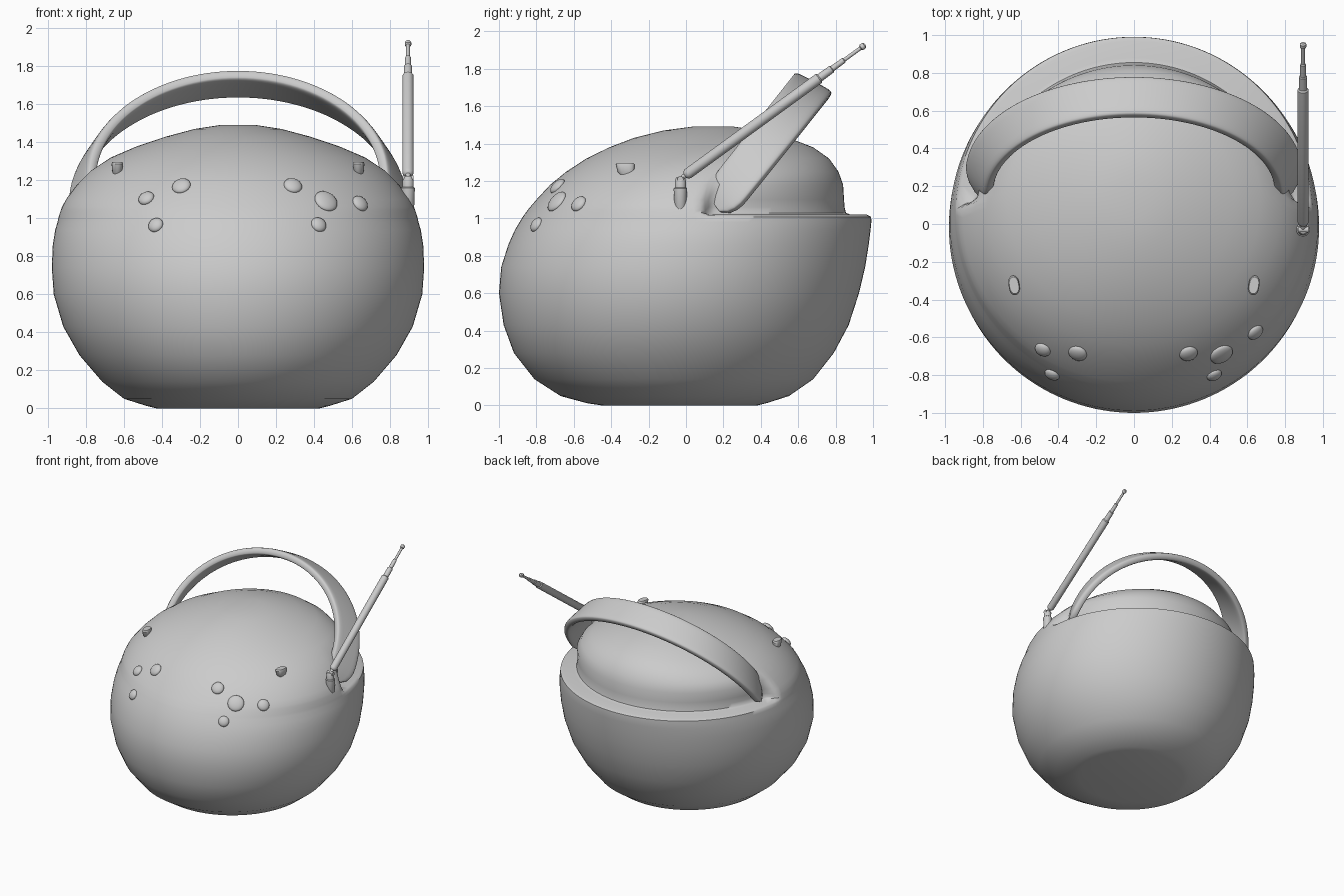
import bpy, bmesh, math
from mathutils import Vector, Matrix
from mathutils.bvhtree import BVHTree

cube = bpy.data.objects.get("Cube")
if cube:
    bpy.data.objects.remove(cube)

grey = bpy.data.materials.new("plain_grey")
grey.use_nodes = True
grey.diffuse_color = (0.6, 0.6, 0.6, 1)
grey.node_tree.nodes["Principled BSDF"].inputs["Base Color"].default_value = (0.6, 0.6, 0.6, 1)


def finish(name, bm, angle=40):
    bmesh.ops.recalc_face_normals(bm, faces=bm.faces)
    mesh = bpy.data.meshes.new(name)
    bm.to_mesh(mesh)
    bm.free()
    mesh.materials.append(grey)
    obj = bpy.data.objects.new(name, mesh)
    bpy.context.collection.objects.link(obj)
    bpy.ops.object.select_all(action="DESELECT")
    obj.select_set(True)
    bpy.context.view_layer.objects.active = obj
    bpy.ops.object.shade_smooth_by_angle(angle=math.radians(angle))
    return obj


def loft(bm, rings):
    """Skin a list of closed rings and cap both ends."""
    loops = [[bm.verts.new(p) for p in ring] for ring in rings]
    n = len(loops[0])
    for a, b in zip(loops, loops[1:]):
        for i in range(n):
            j = (i + 1) % n
            bm.faces.new((a[i], a[j], b[j], b[i]))
    bm.faces.new(loops[0])
    bm.faces.new(loops[-1])


def lathe(bm, profile, origin, direction, sides=20):
    """Revolve (distance, radius) pairs around an axis."""
    turn = Vector(direction).to_track_quat("Z", "Y")
    angles = [math.tau * i / sides for i in range(sides)]
    loft(bm, [[Vector(origin) + turn @ Vector((r * math.cos(a), r * math.sin(a), d))
               for a in angles] for d, r in profile])


# Body: rings of (height, front y, back y, half width)
lower = [(0, -.45, .38, .43), (.012, -.53, .43, .48), (.05, -.67, .55, .6),
         (.14, -.81, .68, .715), (.28, -.92, .79, .835), (.43, -.975, .87, .92),
         (.6, -1, .925, .97), (.74, -.988, .958, .98), (.86, -.95, .977, .975),
         (.94, -.914, .987, .962), (.98, -.89, .991, .95)]
# The shelf rings differ between the front half and the cut-back rear
shelf_front = [(1, -.878, .985, .946), (1.015, -.868, .97, .942), (1.03, -.857, .95, .937),
               (1.045, -.846, .93, .932), (1.06, -.834, .91, .926), (1.1, -.8, .87, .905),
               (1.18, -.726, .845, .845)]
shelf_back = [(1.008, -.878, .99, .944), (1.02, -.87, .968, .926), (1.02, -.88, .88, .86),
              (1.03, -.855, .855, .845), (1.06, -.848, .848, .84), (1.1, -.845, .845, .838),
              (1.18, -.78, .84, .835)]
upper = [(1.25, -.64, .815, .775), (1.32, -.533, .765, .67), (1.38, -.41, .68, .53),
         (1.43, -.28, .55, .38), (1.47, -.12, .4, .23), (1.49, .03, .26, .1)]


def ring_point(row, a):
    z, front, back, half = row
    return Vector((half * math.sin(a), (front + back) / 2 - (back - front) / 2 * math.cos(a), z))


def body_ring(front_row, back_row, sides=144):
    ring = []
    for i in range(sides):
        a = math.tau * i / sides
        p, q = ring_point(front_row, a), ring_point(back_row, a)
        w = min(1, max(0, (p.y - .07) / .12))
        ring.append(p.lerp(q, w * w * (3 - 2 * w)))
    return ring


bm = bmesh.new()
loft(bm, [body_ring(f, b) for f, b in zip(lower + shelf_front + upper, lower + shelf_back + upper)])
body = finish("body", bm, 50)

# Carrying handle: a flat band leaning back over the dome
STEPS = 64


def band_edges(t):
    c, s = math.cos(t), math.sin(t)
    return (Vector((.79 * c, .15 + .435 * s, 1.24 + .545 * s)),
            Vector((.9 * c, .28 + .505 * s, 1.07 + .61 * s)))


def band_ring(t, shrink):
    up, low = band_edges(t)
    mid = (up + low) / 2
    ahead = sum(band_edges(t + .01), Vector()) / 2
    across = (up - low) / 2
    inward = (ahead - mid).cross(across).normalized()
    if inward.dot(Vector((0, .3, .9)) - mid) < 0:
        inward.negate()
    thick = .03
    ring = []
    for i in range(24):
        a = math.tau * i / 24
        c, s = math.cos(a), math.sin(a)
        ring.append(mid + inward * thick
                    + across * math.copysign(abs(c) ** .4, c) * shrink
                    + inward * math.copysign(abs(s) ** .4, s) * thick * (.5 + .5 * shrink))
    return ring


bm = bmesh.new()
rings = []
for i in range(STEPS + 1):
    t = -.14 + (math.pi + .28) * i / STEPS
    edge = min(i, STEPS - i) / 4
    shrink = math.sqrt(1 - (1 - min(1, edge + .08)) ** 2)
    rings.append(band_ring(t, shrink))
loft(bm, rings)
finish("carry_handle", bm, 50)

# Raised round studs on the front, set flush to the body
bm = bmesh.new()
bm.from_mesh(body.data)
tree = BVHTree.FromBMesh(bm)
bm.free()
studs = [(.46, -.685, 1.085, .064), (.29, -.69, 1.175, .049), (.63, -.56, 1.065, .046),
         (.42, -.79, .96, .042), (-.3, -.69, 1.175, .05), (-.48, -.66, 1.1, .043),
         (-.43, -.79, .96, .041)]
for n, (x, y, z, r) in enumerate(studs):
    spot, normal, _, _ = tree.find_nearest(Vector((x, y, z)))
    bm = bmesh.new()
    bmesh.ops.create_uvsphere(bm, u_segments=24, v_segments=12, radius=1)
    turn = normal.to_track_quat("Z", "Y").to_matrix().to_4x4()
    bm.transform(Matrix.Translation(spot) @ turn @ Matrix.Diagonal((r, r, .024, 1)))
    finish(f"stud_{n + 1}", bm)

# Small wedge pegs, one each side of the dome
for side, name in ((1, "left_peg"), (-1, "right_peg")):
    bm = bmesh.new()
    rings = []
    for z, scale, shift in ((-.05, .5, .02), (-.015, .85, .004), (.025, 1, 0), (.035, .85, 0)):
        rings.append([Vector((.029 * scale * math.cos(a),
                              shift + .052 * scale * math.copysign(abs(math.sin(a)) ** .7, math.sin(a)), z))
                      for a in (math.tau * i / 20 for i in range(20))])
    loft(bm, rings)
    bm.transform(Matrix.Translation((.635 * side, -.325, 1.262)) @ Matrix.Rotation(-.15 * side, 4, "Z"))
    finish(name, bm)

# Aerial mount
PIVOT = Vector((.895, -.03, 1.21))
bm = bmesh.new()
lathe(bm, [(0, .022), (.02, .032), (.13, .036), (.135, .03), (.17, .03), (.19, .022)],
      (.895, -.03, 1.03), (0, 0, 1))
finish("aerial_mount", bm)

# Telescopic aerial leaning back
bm = bmesh.new()
lathe(bm, [(0, .012), (.03, .014), (.035, .022), (.05, .029), (.915, .029), (.922, .022),
           (1.0, .021), (1.004, .016), (1.08, .015), (1.084, .01), (1.19, .01),
           (1.195, .017), (1.215, .017), (1.222, .009)],
      PIVOT, (0, .99, .72))
finish("aerial_rod", bm)

# Aerial pivot pin
bm = bmesh.new()
lathe(bm, [(-.028, .016), (.028, .016)], PIVOT, (1, 0, 0))
finish("aerial_pivot", bm)
